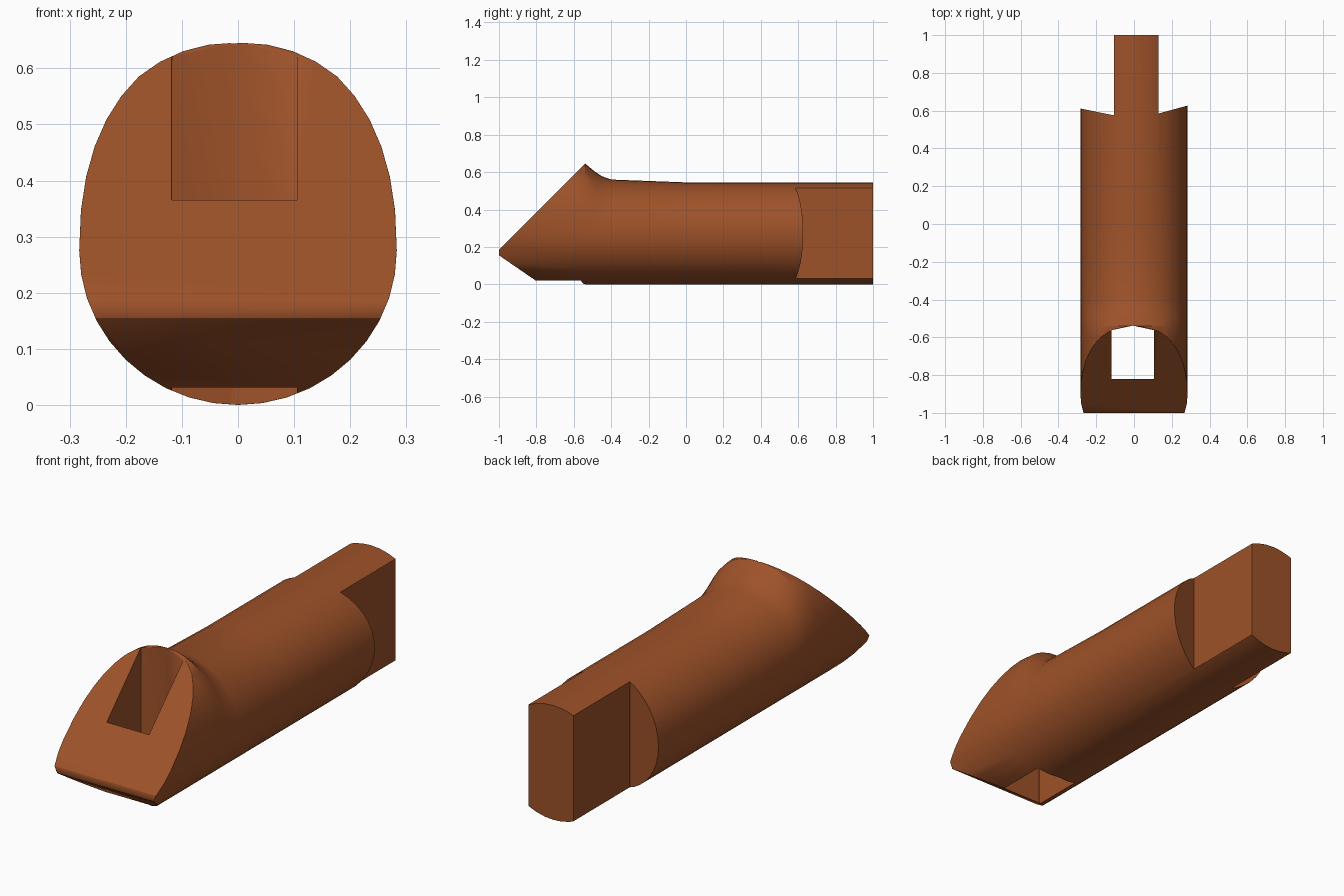
import bpy, bmesh, math
from mathutils import Vector

if "Cube" in bpy.data.objects:
    bpy.data.objects.remove(bpy.data.objects["Cube"])

brown = bpy.data.materials.new("brown")
brown.diffuse_color = (0.34, 0.084, 0.022, 1)
brown.use_nodes = True
brown.node_tree.nodes["Principled BSDF"].inputs["Base Color"].default_value = brown.diffuse_color
SEG = 40


def make(name, bm):
    bmesh.ops.recalc_face_normals(bm, faces=bm.faces)
    me = bpy.data.meshes.new(name)
    bm.to_mesh(me)
    bm.free()
    ob = bpy.data.objects.new(name, me)
    bpy.context.collection.objects.link(ob)
    me.materials.append(brown)
    return ob


def prism(name, pts):
    # vertical block over an xy outline, used as a cutter
    bm = bmesh.new()
    lo, hi = [[bm.verts.new((x, y, z)) for x, y in pts] for z in (-0.3, 1.0)]
    n = len(pts)
    bm.faces.new(lo)
    bm.faces.new(hi)
    for i in range(n):
        j = (i + 1) % n
        bm.faces.new((lo[i], lo[j], hi[j], hi[i]))
    ob = make(name, bm)
    ob.hide_render = True
    return ob


def ring(bm, y, top, power):
    # round section whose upper half can be stretched upward
    out = []
    for i in range(SEG):
        a = 2 * math.pi * i / SEG
        c, s = math.cos(a), math.sin(a)
        e = 2 / power if s > 0 else 1
        x = 0.283 * math.copysign(abs(c) ** e, c)
        z = 0.275 + ((top - 0.275) * s ** e if s > 0 else 0.275 * s)
        out.append(bm.verts.new((x, y, z)))
    return out


# body: round bar that flares into a raised front lip
bm = bmesh.new()
sections = [(1.0, 0.545, 2), (0.0, 0.545, 2), (-0.40, 0.56, 2), (-0.45, 0.578, 2.05),
            (-0.49, 0.605, 2.1), (-0.54, 0.646, 2.2), (-0.6, 0.65, 2.25), (-1.0, 0.65, 2.25)]
rings = [ring(bm, *s) for s in sections]
for a, b in zip(rings, rings[1:]):
    for i in range(SEG):
        j = (i + 1) % SEG
        bm.faces.new((a[i], a[j], b[j], b[i]))
bm.faces.new(rings[0])
bm.faces.new(rings[-1])

# slanted front face and undercut below the tip
for co, no in (((0, -1, 0.185), (0, -1, 1)), ((0, -1, 0.155), (0, -0.11, -0.16))):
    res = bmesh.ops.bisect_plane(bm, geom=bm.verts[:] + bm.edges[:] + bm.faces[:], dist=1e-5,
                                 plane_co=Vector(co), plane_no=Vector(no), clear_outer=True)
    edges = [g for g in res["geom_cut"] if isinstance(g, bmesh.types.BMEdge)]
    bmesh.ops.contextual_create(bm, geom=edges)
body = make("wedge_body", bm)

# through slot in the front, and side cuts that leave the rear tang
cutters = [
    prism("slot_cutter", [(-0.118, -0.82), (0.105, -0.82), (0.105, -0.562), (-0.005, -0.538), (-0.118, -0.562)]),
    prism("left_tang_cutter", [(-0.106, 0.575), (-0.35, 0.625), (-0.35, 1.2), (-0.106, 1.2)]),
    prism("right_tang_cutter", [(0.13, 0.585), (0.35, 0.645), (0.35, 1.2), (0.13, 1.2)]),
]
for c in cutters:
    m = body.modifiers.new("cut", "BOOLEAN")
    m.operation = "DIFFERENCE"
    m.solver = "EXACT"
    m.object = c
bpy.context.view_layer.objects.active = body
body.select_set(True)
for m in list(body.modifiers):
    bpy.ops.object.modifier_apply(modifier=m.name)
for c in cutters:
    bpy.data.objects.remove(c)

# small chamfers on the cut edges
bev = body.modifiers.new("chamfer", "BEVEL")
bev.width = 0.012
bev.segments = 1
bev.limit_method = "ANGLE"
bev.angle_limit = math.radians(40)
bpy.ops.object.modifier_apply(modifier=bev.name)
bpy.ops.object.select_all(action="DESELECT")
body.select_set(True)
bpy.ops.object.shade_smooth_by_angle(angle=math.radians(28))
